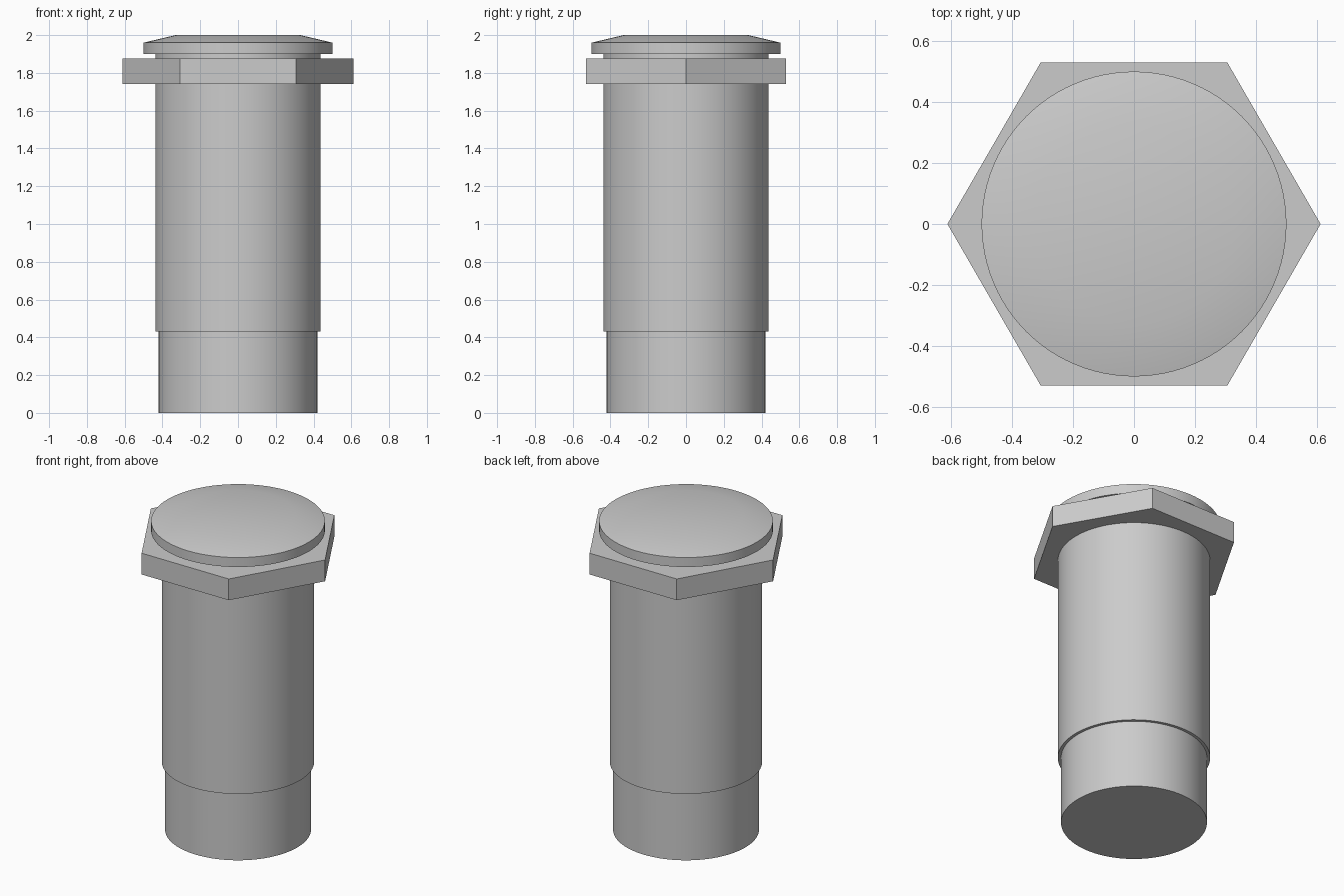
import bpy, math

cube = bpy.data.objects.get("Cube")
if cube:
    bpy.data.objects.remove(cube, do_unlink=True)

grey = bpy.data.materials.new("plain grey")
grey.use_nodes = True
colour = (0.6, 0.6, 0.6, 1)
grey.diffuse_color = colour
bsdf = next(n for n in grey.node_tree.nodes if n.type == "BSDF_PRINCIPLED")
bsdf.inputs["Base Color"].default_value = colour


def turned(name, profile, sides=96, smooth=35):
    """Solid of revolution from (radius, height) pairs, closed at both ends."""
    verts, faces = [], []
    for r, z in profile:
        for i in range(sides):
            a = math.tau * i / sides
            verts.append((r * math.cos(a), r * math.sin(a), z))
    for k in range(len(profile) - 1):
        for i in range(sides):
            j = (i + 1) % sides
            lo, hi = k * sides, (k + 1) * sides
            faces.append((lo + i, lo + j, hi + j, hi + i))
    faces.append(tuple(reversed(range(sides))))
    faces.append(tuple(range(len(verts) - sides, len(verts))))
    mesh = bpy.data.meshes.new(name)
    mesh.from_pydata(verts, [], faces)
    mesh.materials.append(grey)
    obj = bpy.data.objects.new(name, mesh)
    bpy.context.collection.objects.link(obj)
    if smooth:
        bpy.ops.object.select_all(action="DESELECT")
        obj.select_set(True)
        bpy.context.view_layer.objects.active = obj
        bpy.ops.object.shade_smooth_by_angle(angle=math.radians(smooth))
    return obj


# Stepped shank, with the thread relief at the lower end
turned("shank", [(0.42, 0), (0.42, 0.43), (0.438, 0.43), (0.438, 1.90)])

# Hexagonal nut with corners on the x axis
turned("hex_nut", [(0.612, 1.74), (0.612, 1.875)], sides=6, smooth=0)

# Round cap with a shallow bevelled crown
turned("cap", [(0.50, 1.90), (0.50, 1.96), (0.33, 2.0)])
